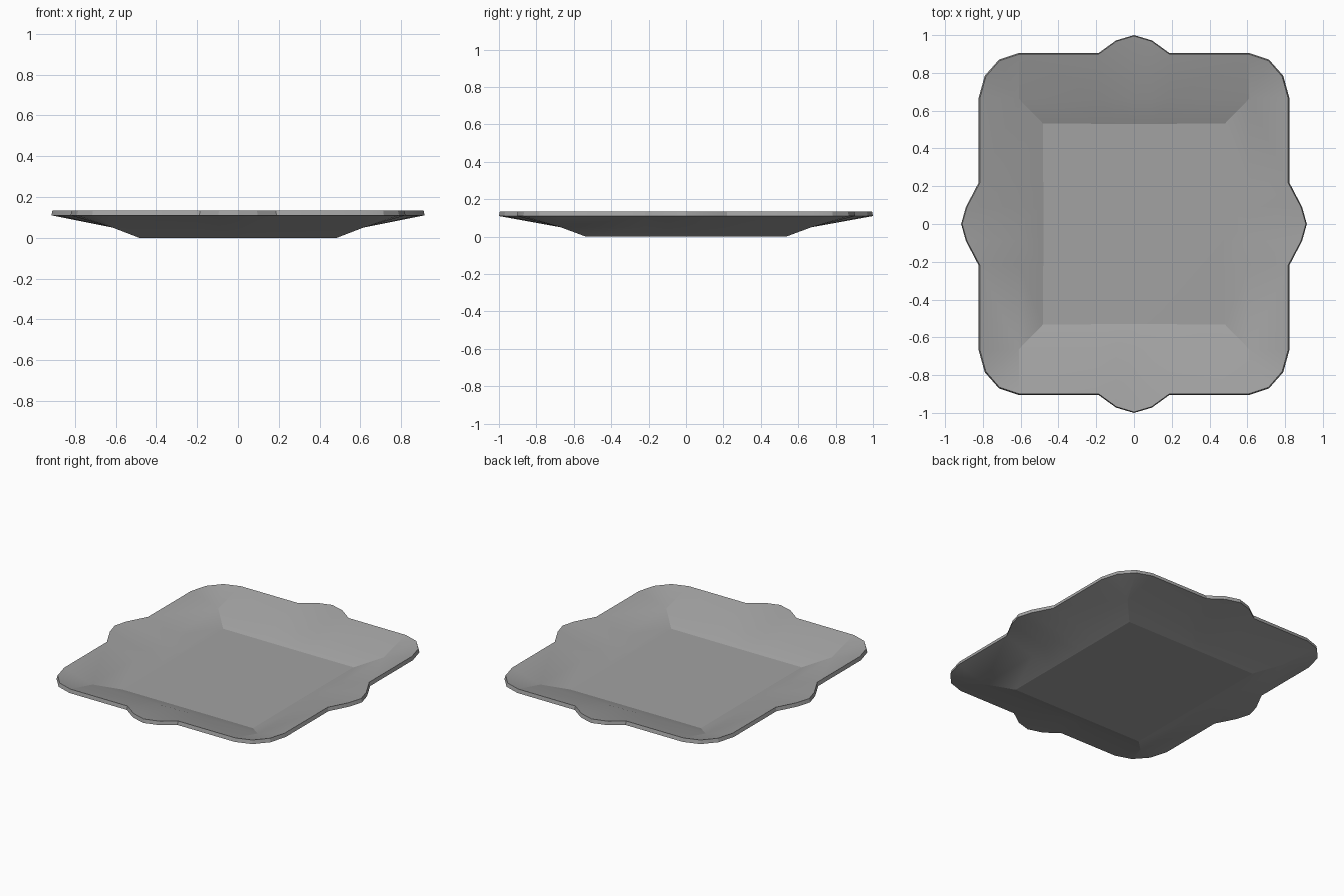
import bpy
import bmesh
from math import radians

cube = bpy.data.objects.get("Cube")
if cube:
    bpy.data.objects.remove(cube, do_unlink=True)

# One quarter of the lobed rim outline, from the side lobe to the back lobe
RIM = [(0.915, 0), (0.89, 0.09), (0.822, 0.22), (0.822, 0.67), (0.79, 0.785),
       (0.715, 0.87), (0.61, 0.905), (0.188, 0.905), (0.095, 0.972), (0, 1)]


def ring(bm, half_x, half_y, z):
    """Outline clamped to a rectangle; points that coincide share a vertex."""
    shared = {}
    verts = []
    for x, y in RIM:
        key = (min(x, half_x), min(y, half_y))
        if key not in shared:
            shared[key] = bm.verts.new((*key, z))
        verts.append(shared[key])
    return verts


def bridge(bm, outer, inner):
    for i in range(len(outer) - 1):
        corners = [outer[i], outer[i + 1], inner[i + 1], inner[i]]
        corners = list(dict.fromkeys(corners))
        if len(corners) > 2:
            bm.faces.new(corners)


# Quarter of the tray's underside: flat floor, steep wall, shallow flared rim
bm = bmesh.new()
rim = ring(bm, 2, 2, 0.11)
shoulder = ring(bm, 0.615, 0.67, 0.05)
floor = ring(bm, 0.485, 0.535, 0)
bridge(bm, rim, shoulder)
bridge(bm, shoulder, floor)
bm.faces.new([bm.verts.new((0, 0, 0))] + list(dict.fromkeys(floor)))
mesh = bpy.data.meshes.new("tray")
bm.to_mesh(mesh)
bm.free()

tray = bpy.data.objects.new("tray", mesh)
bpy.context.collection.objects.link(tray)

# Plain grey material
grey = bpy.data.materials.new("grey")
grey.use_nodes = True
colour = (0.36, 0.36, 0.36, 1)
grey.diffuse_color = colour
grey.node_tree.nodes["Principled BSDF"].inputs["Base Color"].default_value = colour
mesh.materials.append(grey)

# Mirror to the full tray, then thicken upwards
mirror = tray.modifiers.new("mirror", 'MIRROR')
mirror.use_axis = (True, True, False)
solid = tray.modifiers.new("thickness", 'SOLIDIFY')
solid.thickness = 0.025
solid.offset = 1

bpy.ops.object.select_all(action='DESELECT')
tray.select_set(True)
bpy.context.view_layer.objects.active = tray
bpy.ops.object.convert(target='MESH')
bpy.ops.object.shade_smooth_by_angle(angle=radians(18))
